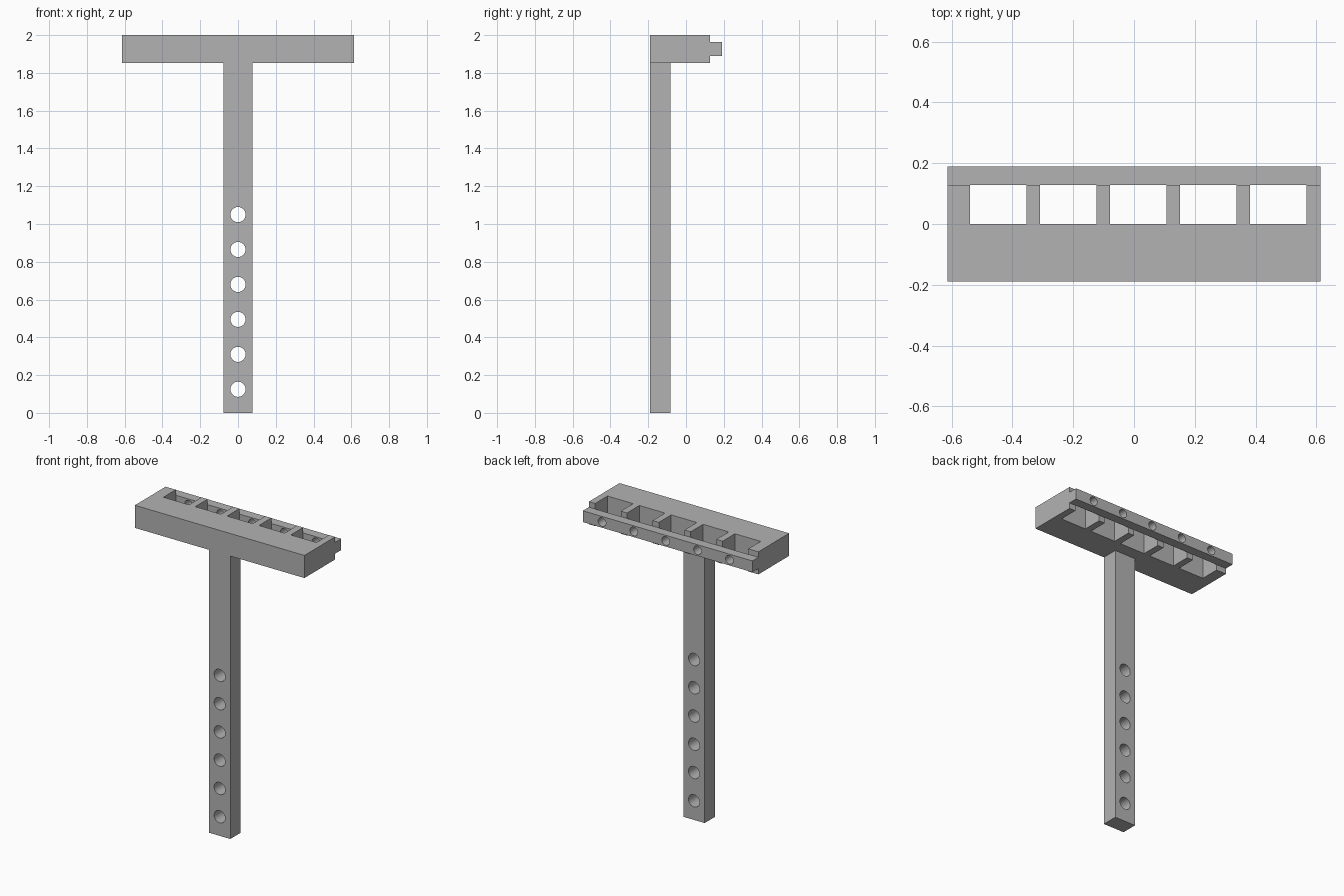
import bpy, bmesh, math
from mathutils import Matrix, Vector

if "Cube" in bpy.data.objects:
    bpy.data.objects.remove(bpy.data.objects["Cube"])

# Single plain grey material
grey = bpy.data.materials.new("plain_grey")
grey.use_nodes = True
colour = (0.45, 0.45, 0.45, 1)
grey.diffuse_color = colour
next(n for n in grey.node_tree.nodes if n.type == "BSDF_PRINCIPLED").inputs["Base Color"].default_value = colour


def add_box(bm, low, high):
    low, high = Vector(low), Vector(high)
    place = Matrix.Translation((low + high) / 2) @ Matrix.Diagonal((*(high - low), 1))
    bmesh.ops.create_cube(bm, size=1, matrix=place)


def add_bore(bm, centre, radius, depth):
    # Cylinder running front to back
    place = Matrix.Translation(centre) @ Matrix.Rotation(math.pi / 2, 4, "X")
    bmesh.ops.create_cone(bm, cap_ends=True, segments=48, radius1=radius,
                          radius2=radius, depth=depth, matrix=place)


def make_object(name, bm):
    mesh = bpy.data.meshes.new(name)
    bm.to_mesh(mesh)
    bm.free()
    mesh.materials.append(grey)
    obj = bpy.data.objects.new(name, mesh)
    bpy.context.collection.objects.link(obj)
    return obj


def make_part(name, low, high, cutter_bm):
    # Solid block with the cutter shapes removed
    bm = bmesh.new()
    add_box(bm, low, high)
    part = make_object(name, bm)
    cutter = make_object(name + "_cutter", cutter_bm)
    cutter.hide_render = True
    cut = part.modifiers.new("openings", "BOOLEAN")
    cut.operation, cut.solver, cut.object = "DIFFERENCE", "EXACT", cutter
    bpy.ops.object.select_all(action="DESELECT")
    part.select_set(True)
    bpy.context.view_layer.objects.active = part
    bpy.ops.object.modifier_apply(modifier=cut.name)
    bpy.data.objects.remove(cutter)
    bpy.ops.object.shade_smooth_by_angle(angle=math.radians(30))
    return part


left, right = -0.614, 0.614
front, head_back, rail_back = -0.19, 0.128, 0.19
head_bottom = 1.852
slot_centres = [0.014 + 0.2307 * i for i in range(-2, 3)]

# Upright post with a row of adjustment holes
holes = bmesh.new()
for i in range(6):
    add_bore(holes, (0, -0.135, 0.125 + 0.185 * i), 0.04, 0.3)
make_part("post", (-0.077, front, 0), (0.077, -0.083, head_bottom), holes)

# Crossbar with five open slots at the back
slots = bmesh.new()
for x in slot_centres:
    add_box(slots, (x - 0.093, 0, 1.7), (x + 0.093, 0.2, 2.1))
make_part("crossbar", (left, front, head_bottom), (right, head_back, 2), slots)

# Narrow rail closing the slots, one hole per slot
holes = bmesh.new()
for x in slot_centres:
    add_bore(holes, (x, 0.16, 1.927), 0.028, 0.3)
make_part("back_rail", (left, head_back, 1.89), (right, rail_back, 1.964), holes)
